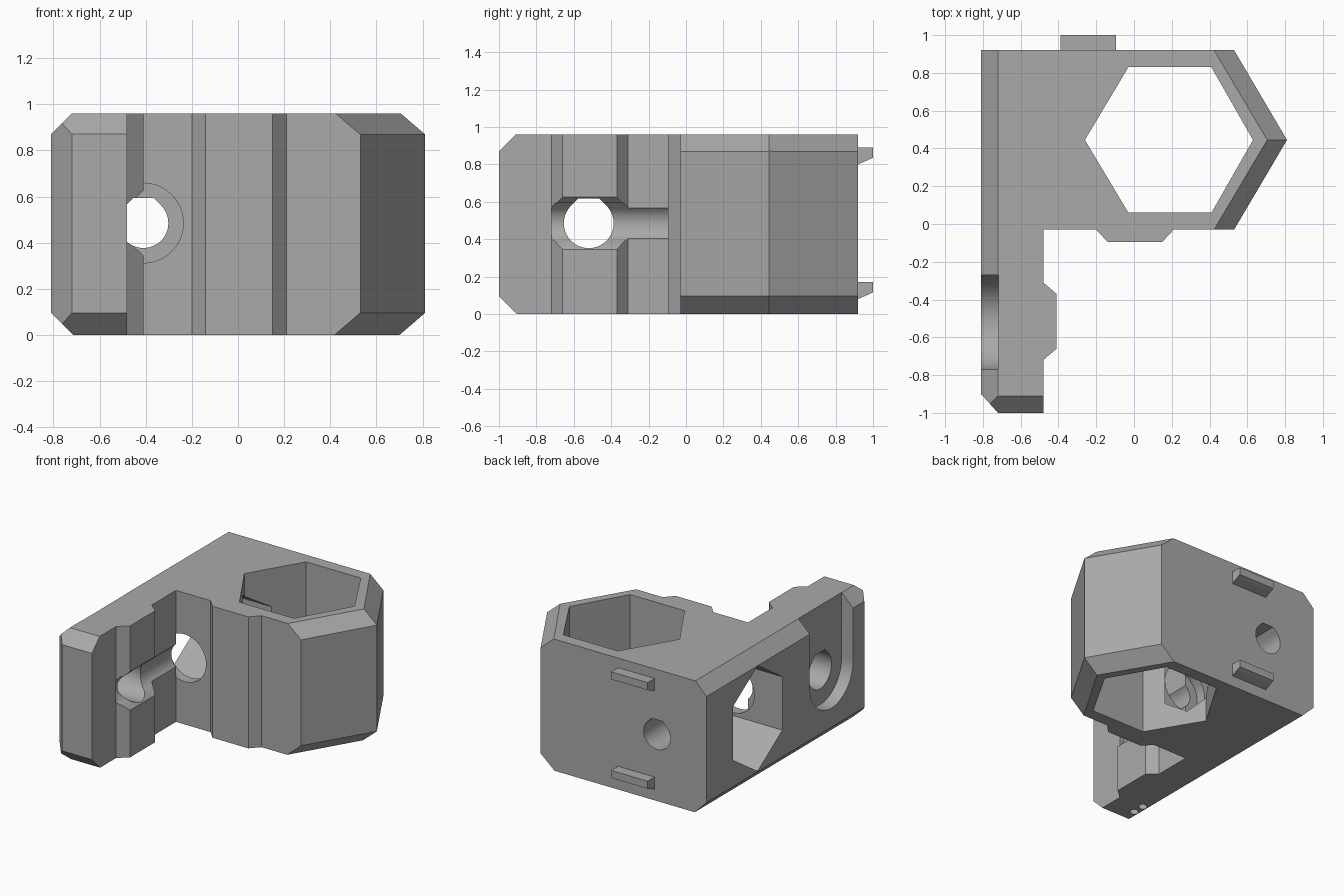
import bpy, bmesh, math
from mathutils import Vector

cube = bpy.data.objects.get("Cube")
if cube:
    bpy.data.objects.remove(cube, do_unlink=True)

grey = bpy.data.materials.new("plain_grey")
grey.use_nodes = True
GREY = (0.4, 0.4, 0.4, 1)
grey.diffuse_color = GREY
grey.node_tree.nodes["Principled BSDF"].inputs["Base Color"].default_value = GREY


def prism(name, pts, axis, lo, hi, planes=()):
    """Extrude a 2D outline along an axis, then trim it with planes."""
    place = {"x": lambda u, v, w: (w, u, v),
             "y": lambda u, v, w: (u, w, v),
             "z": lambda u, v, w: (u, v, w)}[axis]
    bm = bmesh.new()
    face = bm.faces.new([bm.verts.new(place(u, v, lo)) for u, v in pts])
    ext = bmesh.ops.extrude_face_region(bm, geom=[face])
    shift = Vector(place(0, 0, hi - lo))
    bmesh.ops.translate(bm, vec=shift, verts=[g for g in ext["geom"] if isinstance(g, bmesh.types.BMVert)])
    for point, normal in planes:
        bmesh.ops.bisect_plane(bm, geom=bm.verts[:] + bm.edges[:] + bm.faces[:],
                               plane_co=point, plane_no=normal, clear_outer=True)
        bmesh.ops.holes_fill(bm, edges=[e for e in bm.edges if e.is_boundary], sides=0)
    bmesh.ops.recalc_face_normals(bm, faces=bm.faces[:])
    mesh = bpy.data.meshes.new(name)
    bm.to_mesh(mesh)
    bm.free()
    mesh.materials.append(grey)
    ob = bpy.data.objects.new(name, mesh)
    bpy.context.collection.objects.link(ob)
    return ob


def circle(cu, cv, r, n=48):
    return [(cu + r * math.cos(math.tau * i / n), cv + r * math.sin(math.tau * i / n)) for i in range(n)]


def teardrop(cu, cv, r, n=48):
    """Round hole whose roof rises at 45 degrees to a flat cap."""
    k = r * math.tan(math.pi / 8)
    arc = [(cu + r * math.cos(t), cv + r * math.sin(t))
           for t in (math.pi * (0.75 + 1.5 * i / n) for i in range(n + 1))]
    return arc + [(cu + k, cv + r), (cu - k, cv + r)]


def cut(target, cutter):
    cutter.hide_render = True
    mod = target.modifiers.new("cut", "BOOLEAN")
    mod.operation, mod.solver, mod.object = "DIFFERENCE", "EXACT", cutter
    bpy.context.view_layer.objects.active = target
    bpy.ops.object.modifier_apply(modifier=mod.name)
    bpy.data.objects.remove(cutter, do_unlink=True)


H, MID = 0.96, 0.485

# Body: arm and hexagonal block in one outline, with chamfered rims
outline = [(-.81, -.9), (-.72, -1), (-.48, -1), (-.48, -.72), (-.41, -.66), (-.41, -.37),
           (-.48, -.31), (-.48, -.03), (-.2, -.03), (-.14, -.095), (.15, -.095), (.21, -.03),
           (.53, -.03), (.81, .445), (.53, .92), (-.81, .92)]
chamfers = []
for z, s in ((0.87, 1), (0.095, -1)):
    chamfers += [((-.81, 0, z), (-1, 0, s)), ((0, -1, z), (0, -1, s)),
                 ((.81, .445, z), (.86, -.51, s)), ((.81, .445, z), (.86, .51, s))]
body = prism("bracket_body", outline, "z", 0, H, chamfers)

# Large vertical hexagonal socket
cut(body, prism("hex_socket", [(-.26, .445), (-.03, .06), (.41, .06), (.63, .445), (.41, .83), (-.03, .83)],
                "z", -.1, 1.1))

# Hexagonal pocket in the outer side
cut(body, prism("side_pocket", [(.33, .87), (.045, .68), (.045, .29), (.33, .1), (.615, .29), (.615, .68)],
                "x", -.9, -.11))

# Long bore with its wide mouth
cut(body, prism("long_bore", teardrop(-.41, MID, .108), "y", -.72, 1.1))
cut(body, prism("bore_mouth", circle(-.41, MID, .173), "y", -.03, .1))

# Flared notch across the arm ridge
cut(body, prism("ridge_notch", [(-.48, MID - .075), (-.4, MID - .15), (-.4, MID + .15), (-.48, MID + .075)],
                "y", -.75, -.3))

# Cross bore through the arm and its open-topped recess
cut(body, prism("cross_bore", teardrop(-.52, MID, .133), "x", -.9, -.3))
recess = [(-.52 + .25 * math.cos(t), MID + .25 * math.sin(t))
          for t in (math.pi * (1 + i / 32) for i in range(33))]
cut(body, prism("recess", recess + [(-.27, 1.1), (-.77, 1.1)], "x", -.9, -.718))

# Two little pits under the arm
for y in (-.81, -.72):
    cut(body, prism("pit", circle(-.68, y, .03, 16), "z", -.1, .08))

# Paired locating tabs on the back
tabs = [prism(name, [(.9, z), (.92, z), (1, z + .035), (1, z + .09), (.9, z + .09)], "x", -.39, -.095)
        for name, z in (("lower_tab", .08), ("upper_tab", .8))]

# Smooth round walls, sharp edges elsewhere
for ob in [body] + tabs:
    bpy.ops.object.select_all(action="DESELECT")
    ob.select_set(True)
    bpy.context.view_layer.objects.active = ob
    bpy.ops.object.shade_smooth_by_angle(angle=math.radians(25))
